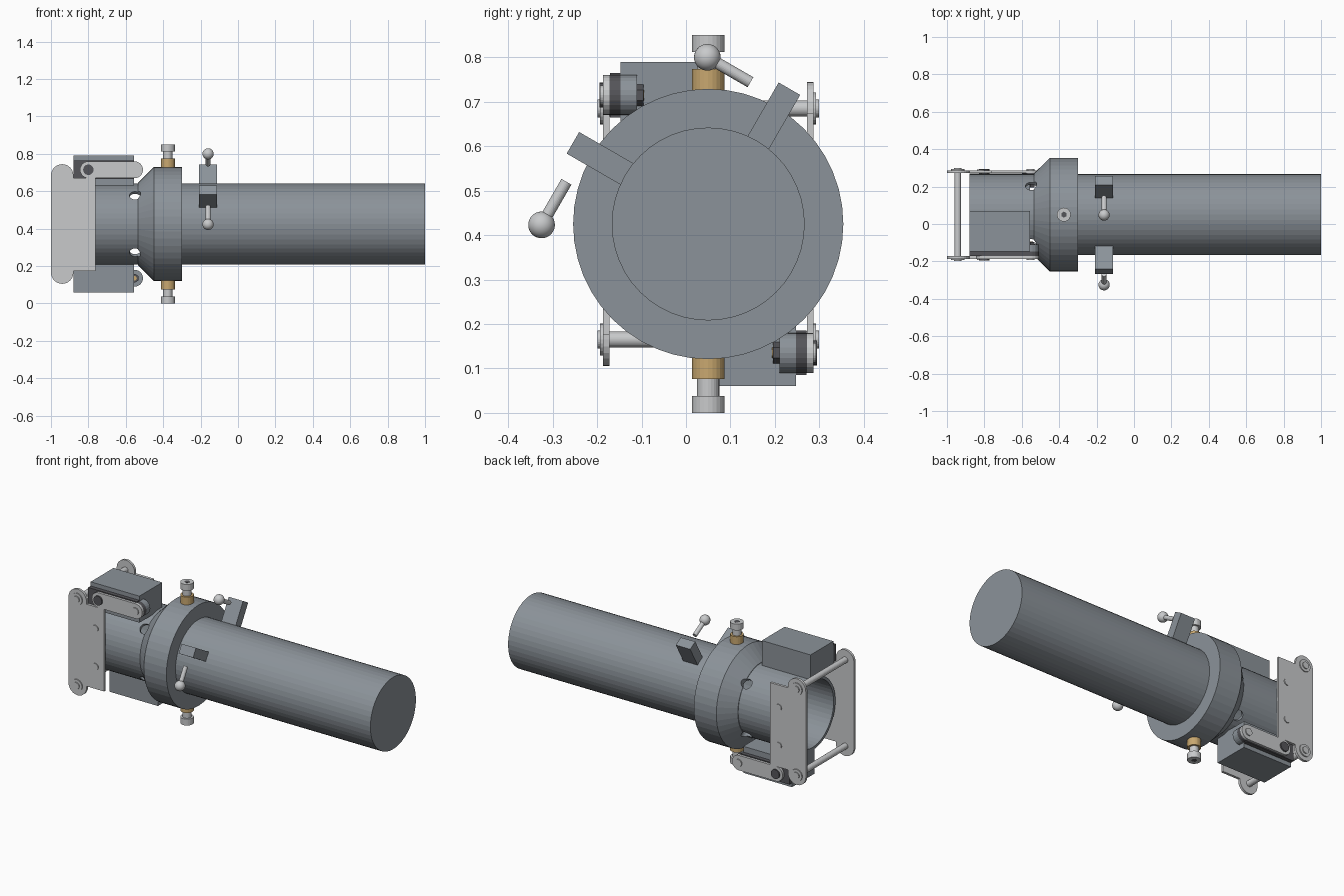
import bpy, bmesh, math
from mathutils import Matrix, Vector

if "Cube" in bpy.data.objects:
    bpy.data.objects.remove(bpy.data.objects["Cube"])


def material(name, rgb):
    m = bpy.data.materials.new(name)
    m.use_nodes = True
    m.diffuse_color = (*rgb, 1)
    m.node_tree.nodes["Principled BSDF"].inputs["Base Color"].default_value = (*rgb, 1)
    return m


BODY = material("blue grey metal", (0.26, 0.29, 0.32))
STEEL = material("light steel", (0.58, 0.59, 0.60))
BRASS = material("brass", (0.58, 0.39, 0.16))
DARK = material("dark grey", (0.09, 0.09, 0.10))

# All parts are placed relative to the optical axis
AXIS = Matrix.Translation((0, 0.05, 0.425))
HALF_TURN = math.pi


def finish(bm, name, mat, turn=0.0, smooth=False):
    bmesh.ops.remove_doubles(bm, verts=bm.verts, dist=1e-5)
    bmesh.ops.recalc_face_normals(bm, faces=bm.faces)
    bm.transform(AXIS @ Matrix.Rotation(turn, 4, "X"))
    me = bpy.data.meshes.new(name)
    bm.to_mesh(me)
    bm.free()
    me.materials.append(mat)
    for p in me.polygons:
        p.use_smooth = smooth
    ob = bpy.data.objects.new(name, me)
    bpy.context.collection.objects.link(ob)
    return ob


def box(name, mat, lo, hi, turn=0.0, tilt=None):
    lo, hi = Vector(lo), Vector(hi)
    bm = bmesh.new()
    bmesh.ops.create_cube(bm, size=1)
    bm.transform(Matrix.Translation((lo + hi) / 2) @ Matrix.Diagonal((*(hi - lo), 1)))
    return finish(bm, name, mat, turn)


def rod(name, mat, a, b, r, turn=0.0, sides=24):
    a, b = Vector(a), Vector(b)
    bm = bmesh.new()
    bmesh.ops.create_cone(bm, cap_ends=True, segments=sides, radius1=r, radius2=r,
                          depth=(b - a).length)
    spin = (b - a).to_track_quat("Z", "Y").to_matrix().to_4x4()
    bm.transform(Matrix.Translation((a + b) / 2) @ spin)
    return finish(bm, name, mat, turn)


def lathe(name, mat, profile, sides=48):
    bm = bmesh.new()
    verts = [bm.verts.new((x, 0, r)) for x, r in profile]
    edges = [bm.edges.new(pair) for pair in zip(verts, verts[1:])]
    bmesh.ops.spin(bm, geom=verts + edges, cent=(0, 0, 0), axis=(1, 0, 0),
                   angle=math.tau, steps=sides)
    return finish(bm, name, mat)


def slab(name, mat, outline, y0, y1, turn=0.0):
    """Extrude an x-z outline from y0 to y1."""
    bm = bmesh.new()
    face = bm.faces.new([bm.verts.new((x, y0, z)) for x, z in outline])
    ext = bmesh.ops.extrude_face_region(bm, geom=[face])
    moved = [v for v in ext["geom"] if isinstance(v, bmesh.types.BMVert)]
    bmesh.ops.translate(bm, verts=moved, vec=(0, y1 - y0, 0))
    return finish(bm, name, mat, turn)


def arc(cx, cz, r, start, end, steps=12):
    angles = [math.radians(start + (end - start) * i / steps) for i in range(steps + 1)]
    return [(cx + r * math.cos(t), cz + r * math.sin(t)) for t in angles]


# Hollow main tube with flared collar, closed at the far end
tube = lathe("main_tube", BODY, [
    (1, 0), (1, 0.217), (-0.3, 0.217), (-0.3, 0.304), (-0.45, 0.304), (-0.535, 0.22),
    (-0.535, 0.217), (-0.88, 0.217), (-0.88, 0.2), (0.97, 0.2), (0.97, 0)])

# Diagonal vent holes through the barrel
for k in (-1, 1):
    cutter = rod("vent_cutter", BODY, (-0.55, -0.3, -0.3 * k), (-0.55, 0.3, 0.3 * k), 0.03)
    cutter.hide_render = True
    mod = tube.modifiers.new("vent", "BOOLEAN")
    mod.operation, mod.solver, mod.object = "DIFFERENCE", "EXACT", cutter
    bpy.context.view_layer.objects.active = tube
    bpy.ops.object.modifier_apply(modifier=mod.name)
    bpy.data.objects.remove(cutter)

plate_outline = (arc(-0.94, 0.26, 0.06, 180, 0) + [(-0.88, 0.245), (-0.762, 0.245),
                 (-0.762, -0.25), (-0.88, -0.25)] + arc(-0.94, -0.26, 0.06, 0, -180))
link_outline = arc(-0.8, 0.29, 0.045, 90, 270) + arc(-0.553, 0.29, 0.045, -90, 90)

# Each side assembly appears twice, half a turn apart about the axis
for side, turn in (("right", 0.0), ("left", HALF_TURN)):
    slab(side + "_plate", STEEL, plate_outline, -0.237, -0.222, turn)
    for z in (-0.115, 0.115):
        rod(side + "_plate_bolt", STEEL, (-0.82, -0.242, z), (-0.82, -0.222, z), 0.02, turn)
    for z in (-0.26, 0.26):
        rod(side + "_rod_washer", STEEL, (-0.942, -0.243, z), (-0.942, -0.236, z), 0.036, turn)
        rod(side + "_rod_nut", STEEL, (-0.942, -0.249, z), (-0.942, -0.24, z), 0.02, turn)
    rod(side + "_cross_rod", STEEL, (-0.942, -0.23, 0.26), (-0.942, 0.23, 0.26), 0.018, turn)

    # Actuator housing and its swinging link
    box(side + "_housing", BODY, (-0.88, -0.197, 0.205), (-0.555, 0.02, 0.365), turn)
    box(side + "_housing_cover", DARK, (-0.88, -0.221, 0.24), (-0.555, -0.197, 0.34), turn)
    slab(side + "_link", STEEL, link_outline, -0.237, -0.222, turn)
    rod(side + "_link_spacer", DARK, (-0.553, -0.222, 0.29), (-0.553, -0.197, 0.29), 0.045, turn)
    rod(side + "_link_boss", BODY, (-0.553, -0.197, 0.29), (-0.553, -0.16, 0.29), 0.045, turn)
    rod(side + "_link_nut", DARK, (-0.553, -0.16, 0.29), (-0.553, -0.146, 0.29), 0.024, turn, 6)
    rod(side + "_link_pin", BRASS, (-0.553, -0.16, 0.29), (-0.553, -0.144, 0.29), 0.012, turn)
    rod(side + "_link_screw", STEEL, (-0.553, -0.243, 0.29), (-0.553, -0.22, 0.29), 0.022, turn)
    rod(side + "_link_pivot", DARK, (-0.8, -0.245, 0.29), (-0.8, -0.22, 0.29), 0.028, turn)

    # Collar clamp screw in a brass bushing
    rod(side + "_bushing", BRASS, (-0.375, 0, 0.29), (-0.375, 0, 0.349), 0.037, turn)
    rod(side + "_clamp_shaft", STEEL, (-0.375, 0, 0.34), (-0.375, 0, 0.39), 0.025, turn)
    rod(side + "_clamp_head", STEEL, (-0.375, 0, 0.387), (-0.375, 0, 0.425), 0.037, turn)
    rod(side + "_clamp_socket", DARK, (-0.375, 0, 0.42), (-0.375, 0, 0.4255), 0.016, turn, 6)

# Two ball-ended levers, a quarter turn apart
for name, quarter in (("upper", 0.0), ("side", math.pi / 2)):
    turn = quarter - math.radians(30)
    box(name + "_lever", BODY, (-0.208, -0.022, 0.19), (-0.112, 0.034, 0.355), turn)
    ball = Matrix.Rotation(math.radians(30), 3, "X") @ Vector((-0.16, -0.002, 0.375))
    end = ball + Vector((0, 0.112, 0))
    rod(name + "_lever_pin", STEEL, ball, end, 0.013, turn)
    bm = bmesh.new()
    bmesh.ops.create_uvsphere(bm, u_segments=24, v_segments=16, radius=0.03)
    bm.transform(Matrix.Translation(ball))
    finish(bm, name + "_lever_ball", STEEL, turn, smooth=True)
